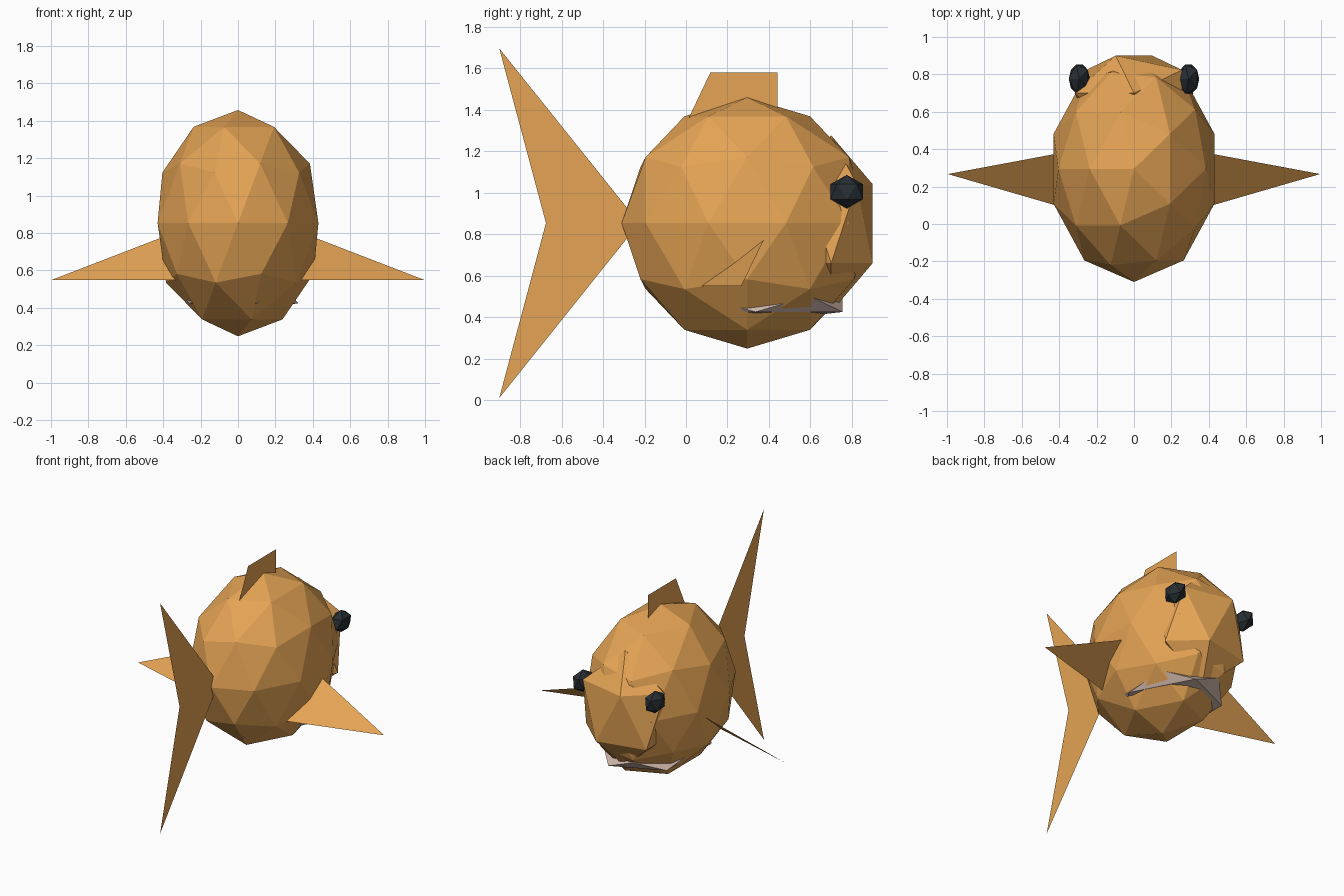
import bpy
from math import pi

if "Cube" in bpy.data.objects:
    bpy.data.objects.remove(bpy.data.objects["Cube"])


def material(name, rgb):
    m = bpy.data.materials.new(name)
    m.diffuse_color = (*rgb, 1)
    m.use_nodes = True
    m.node_tree.nodes["Principled BSDF"].inputs["Base Color"].default_value = m.diffuse_color
    return m


orange = material("orange_scales", (0.78, 0.37, 0.09))
black = material("dark_eye", (0.02, 0.027, 0.032))
pink = material("pale_lip", (0.62, 0.47, 0.40))


def ball(name, level, centre, radii, mat):
    """Faceted icosphere stretched along each axis."""
    bpy.ops.mesh.primitive_ico_sphere_add(
        subdivisions=level, radius=1, location=centre, rotation=(0, 0, pi))
    ob = bpy.context.object
    ob.name = name
    ob.scale = radii
    ob.data.materials.append(mat)
    return ob


def fin(name, points, faces):
    """Paper-thin fin from a short outline."""
    me = bpy.data.meshes.new(name)
    me.from_pydata(points, [], faces)
    me.materials.append(orange)
    ob = bpy.data.objects.new(name, me)
    bpy.context.collection.objects.link(ob)
    return ob


# Body, snout bulge and lips
ball("body", 2, (0, 0.295, 0.853), (0.452, 0.605, 0.605), orange)
ball("face", 1, (0, 0.70, 0.85), (0.355, 0.235, 0.425), orange)
ball("lips", 1, (0, 0.335, 0.463), (0.36, 0.494, 0.086), pink)

# Tail and dorsal fin on the centre plane
fin("tail_fin",
    [(0, -0.90, 1.695), (0, -0.675, 0.853), (0, -0.90, 0.01), (0, -0.225, 0.853)],
    [(0, 1, 3), (1, 2, 3)])
fin("dorsal_fin",
    [(0, -0.01, 1.31), (0, 0.44, 1.31), (0, 0.44, 1.578), (0, 0.117, 1.578)],
    [(0, 1, 2, 3)])

# Eyes and side fins, mirrored left and right
for side, s in (("right", 1), ("left", -1)):
    ball(side + "_eye", 1, (s * 0.292, 0.775, 1.004), (0.063, 0.092, 0.081), black)
    fin(side + "_side_fin",
        [(s * 0.995, 0.267, 0.55), (s * 0.36, 0.386, 0.795), (s * 0.33, 0.074, 0.55)],
        [(0, 1, 2)])
